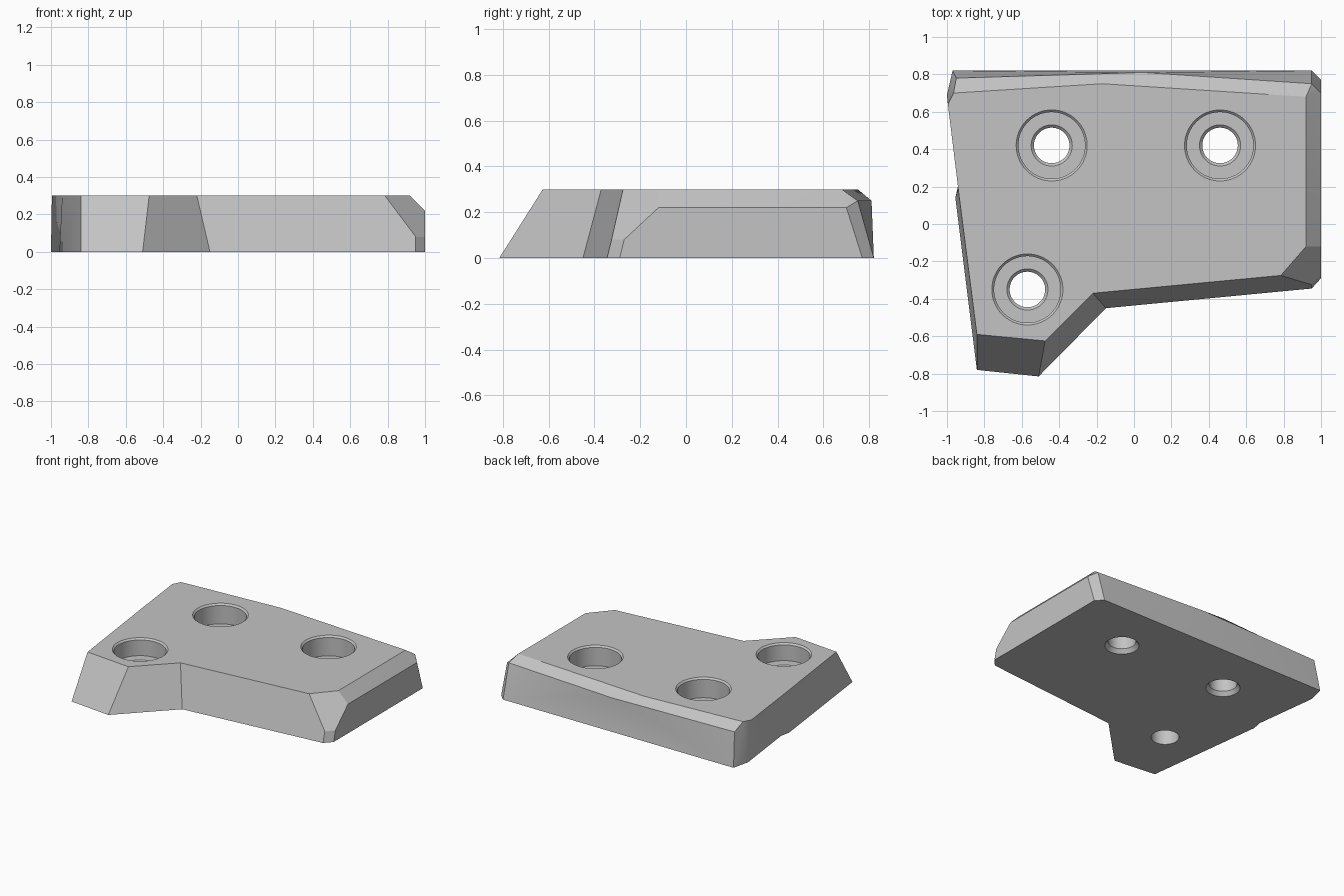
import bpy, bmesh, math

if "Cube" in bpy.data.objects:
    bpy.data.objects.remove(bpy.data.objects["Cube"])

TOP = 0.3

grey = bpy.data.materials.new("plain_grey")
grey.use_nodes = True
grey.diffuse_color = (0.55, 0.55, 0.55, 1)
grey.node_tree.nodes["Principled BSDF"].inputs["Base Color"].default_value = grey.diffuse_color


def make_object(name, bm):
    bmesh.ops.recalc_face_normals(bm, faces=bm.faces[:])
    mesh = bpy.data.meshes.new(name)
    bm.to_mesh(mesh)
    bm.free()
    mesh.materials.append(grey)
    obj = bpy.data.objects.new(name, mesh)
    bpy.context.collection.objects.link(obj)
    return obj


def lathe(name, profile, x, y, segments=64):
    """Closed solid turned around a vertical axis from (radius, z) points."""
    bm = bmesh.new()
    rings = []
    for radius, z in profile:
        ring = []
        for i in range(segments):
            a = math.tau * i / segments
            ring.append(bm.verts.new((x + radius * math.cos(a), y + radius * math.sin(a), z)))
        rings.append(ring)
    for low, high in zip(rings, rings[1:]):
        for i in range(segments):
            j = (i + 1) % segments
            bm.faces.new((low[i], low[j], high[j], high[i]))
    bm.faces.new(rings[0][::-1])
    bm.faces.new(rings[-1])
    return make_object(name, bm)


# Plate outline: bottom corners, bevel corners and top corners, counter-clockwise
bottom = dict(a=(-.84, -.78), b=(-.51, -.815), c=(-.15, -.45), d=(.95, -.345),
              e=(1, -.29), f=(1, .77), g=(.95, .82), h=(-.97, .82),
              i=(-1, .69), j=(-.94, .21), k=(-.955, .14))
bevel = dict(p=(.95, -.325, .08), q=(1, -.27, .08), r=(1, -.12, .22), s=(1, .7, .22),
             t=(.95, .75, .25), u=(.05, .81, .25), v=(-.95, .78, .25))
top = dict(A=(-.84, -.59), B=(-.475, -.625), C=(-.22, -.37), D=(.785, -.275),
           E=(.92, -.12), F=(.92, .68), G=(-.17, .75), H=(-.965, .7),
           I=(-.995, .64), J=(-.94, .19))

bm = bmesh.new()
corner = {n: bm.verts.new((*p, 0)) for n, p in bottom.items()}
corner.update({n: bm.verts.new(p) for n, p in bevel.items()})
corner.update({n: bm.verts.new((*p, TOP)) for n, p in top.items()})

front = "abBA bcCB cdpDC"
front_corner = "deqp pqrED"
side = "efsrq rsFE"
back_corner = "fgts stF"
back = "gut ghu hvu tuGF uvHG"
other_side = "hiIHv ijJI jkJ kaAJ"
caps = "kjihgfedcba ABCDEFGHIJ"
for group in (front, front_corner, side, back_corner, back, other_side, caps):
    for names in group.split():
        bm.faces.new([corner[n] for n in names])
plate = make_object("mounting_plate", bm)

# Stepped bolt holes: bottom radius, counterbore floor height and position
holes = [(.117, .15, -.44, .42), (.117, .15, .46, .42), (.095, .17, -.57, -.35)]
for under, floor, x, y in holes:
    profile = [(under, -.05), (under, 0), (.095, .03), (.095, floor - .015), (.11, floor),
               (.178, floor), (.178, TOP - .012), (.19, TOP), (.19, TOP + .05)]
    cutter = lathe("hole_cutter", profile, x, y)
    cutter.hide_render = True
    mod = plate.modifiers.new("bolt_hole", "BOOLEAN")
    mod.operation = "DIFFERENCE"
    mod.solver = "EXACT"
    mod.object = cutter
    bpy.context.view_layer.objects.active = plate
    bpy.ops.object.modifier_apply(modifier=mod.name)
    bpy.data.objects.remove(cutter)

# Smooth hole walls and back, crisp bevels
bpy.ops.object.select_all(action="DESELECT")
plate.select_set(True)
bpy.context.view_layer.objects.active = plate
bpy.ops.object.shade_smooth_by_angle(angle=math.radians(25))
